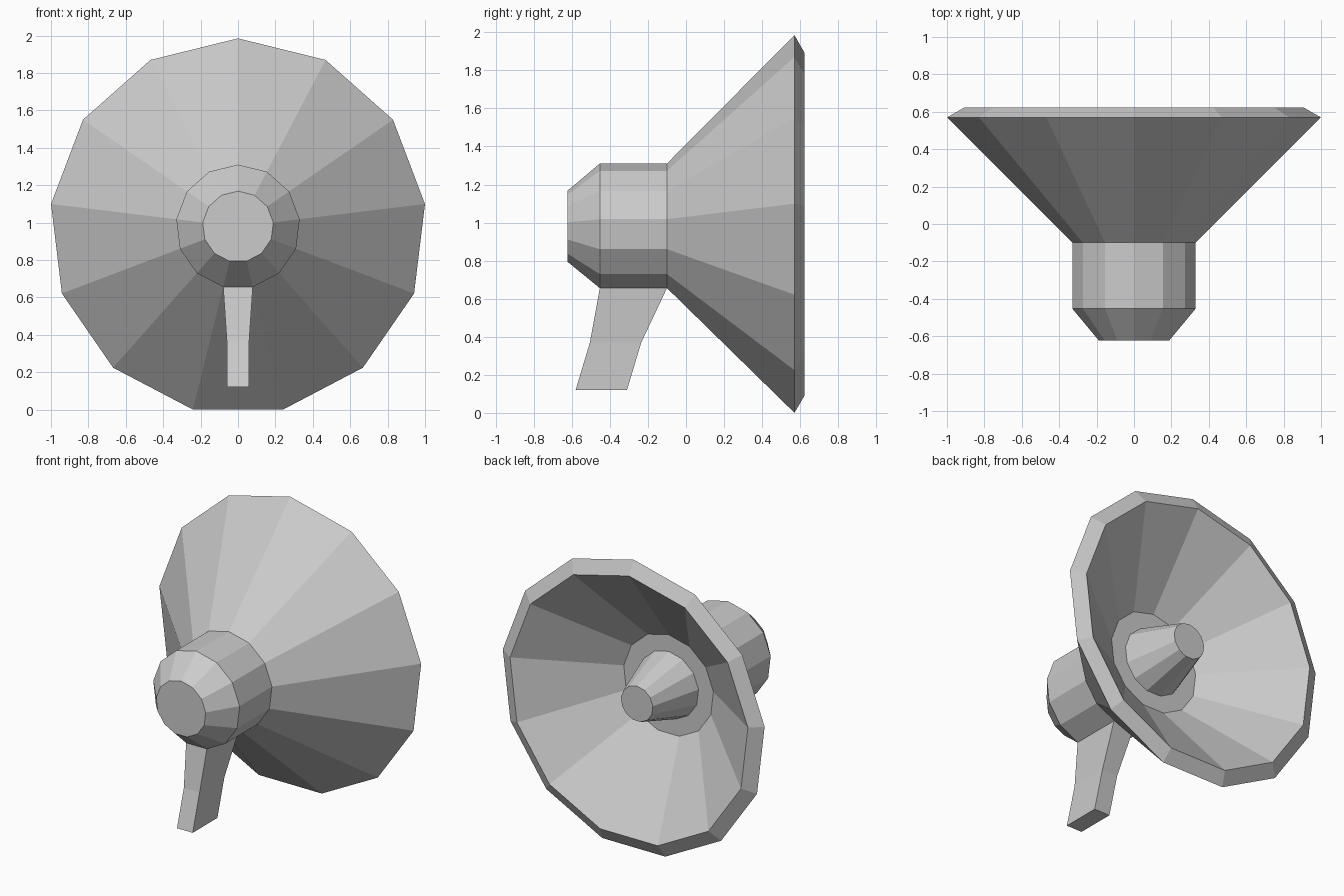
import bpy, bmesh
from math import sin, cos, tau, pi

if "Cube" in bpy.data.objects:
    bpy.data.objects.remove(bpy.data.objects["Cube"])

SIDES, AXIS_Z = 13, 0.978


def finish(name, bm):
    bmesh.ops.recalc_face_normals(bm, faces=bm.faces)
    mesh = bpy.data.meshes.new(name)
    bm.to_mesh(mesh)
    bm.free()
    obj = bpy.data.objects.new(name, mesh)
    bpy.context.collection.objects.link(obj)
    return obj


def loft(bm, rings, cap_start=False, cap_end=False):
    """Skin a list of closed point rings, optionally capping the ends."""
    loops = [[bm.verts.new(p) for p in ring] for ring in rings]
    for a, b in zip(loops, loops[1:]):
        n = len(a)
        for i in range(n):
            j = (i + 1) % n
            bm.faces.new((a[i], a[j], b[j], b[i]))
    if cap_start:
        bm.faces.new(loops[0])
    if cap_end:
        bm.faces.new(loops[-1])


def ring(y, r):
    return [(r * sin(tau * i / SIDES), y, AXIS_Z + r * cos(tau * i / SIDES))
            for i in range(SIDES)]


def lathe(name, profile, **caps):
    bm = bmesh.new()
    loft(bm, [ring(y, r) for y, r in profile], **caps)
    return finish(name, bm)


# Rear housing with chamfered end
lathe("driver_housing", [(-0.622, 0.19), (-0.453, 0.332), (-0.10, 0.332)],
      cap_start=True)

# Flared horn: outside, bevelled rim, inside bowl and flat floor
lathe("horn", [(-0.10, 0.332), (0.57, 1.007), (0.622, 0.915),
               (0.19, 0.345), (0.19, 0.23)])

# Tapered plug inside the horn
lathe("centre_cone", [(0.19, 0.23), (0.535, 0.122)], cap_end=True)

# Bent handle drawn down from the flat underside of the housing
top_z = AXIS_Z - 0.332 * cos(pi / SIDES)
sections = [(top_z, -0.453, -0.10, 0.079),
            (0.37, -0.505, -0.235, 0.06),
            (0.12, -0.58, -0.31, 0.06)]
bm = bmesh.new()
loft(bm, [[(-w, y0, z), (w, y0, z), (w, y1, z), (-w, y1, z)]
          for z, y0, y1, w in sections], cap_end=True)
finish("handle", bm)
